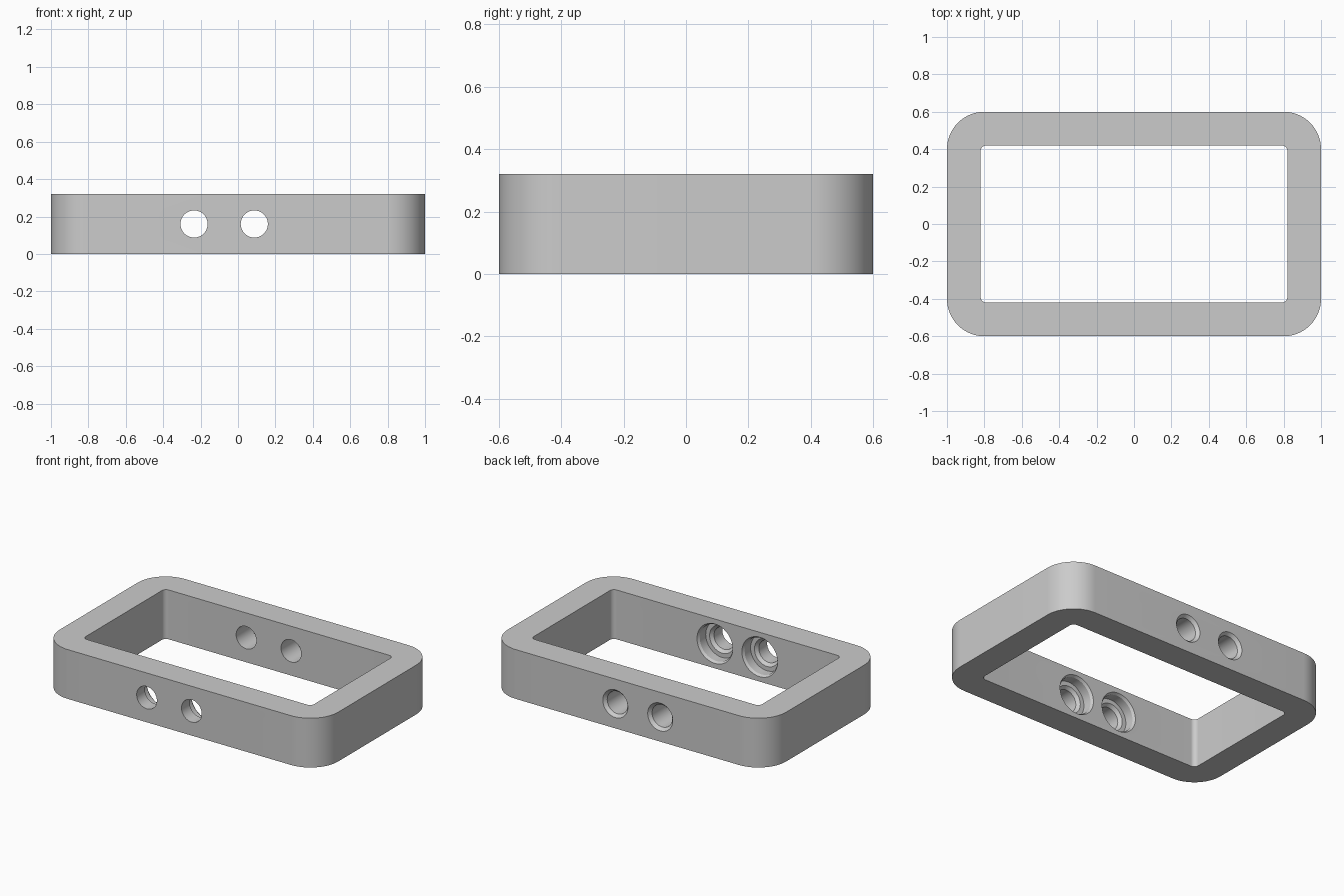
import bpy, bmesh
from math import cos, sin, pi

HEIGHT = 0.32
OUT_Y, IN_Y = 0.6, 0.42
HOLES_X = (-0.235, 0.087)
ARC = 16

cube = bpy.data.objects.get("Cube")
if cube:
    bpy.data.objects.remove(cube)

grey = bpy.data.materials.new("matte grey")
grey.use_nodes = True
colour = (0.6, 0.6, 0.6, 1)
grey.diffuse_color = colour
grey.node_tree.nodes["Principled BSDF"].inputs["Base Color"].default_value = colour


def make_object(name, bm):
    bmesh.ops.recalc_face_normals(bm, faces=bm.faces)
    mesh = bpy.data.meshes.new(name)
    bm.to_mesh(mesh)
    bm.free()
    mesh.materials.append(grey)
    obj = bpy.data.objects.new(name, mesh)
    bpy.context.collection.objects.link(obj)
    return obj


def bridge(bm, rings):
    """Join each closed ring of vertices to the next with quads."""
    for a, b in zip(rings, rings[1:]):
        for i in range(len(a)):
            j = (i + 1) % len(a)
            bm.faces.new((a[i], a[j], b[j], b[i]))


def rounded_ring(bm, half_x, half_y, radius, z):
    ring = []
    for corner, (sx, sy) in enumerate(((1, 1), (-1, 1), (-1, -1), (1, -1))):
        for i in range(ARC + 1):
            a = (corner + i / ARC) * pi / 2
            ring.append(bm.verts.new((sx * (half_x - radius) + radius * cos(a),
                                      sy * (half_y - radius) + radius * sin(a), z)))
    return ring


def bore_cutter(x, profile):
    """Turned cutter along y from (y, radius) pairs."""
    bm = bmesh.new()
    n = 48
    rings = [[bm.verts.new((x + r * cos(2 * pi * i / n), y,
                            HEIGHT / 2 + r * sin(2 * pi * i / n)))
              for i in range(n)] for y, r in profile]
    bridge(bm, rings)
    bm.faces.new(rings[0])
    bm.faces.new(rings[-1])
    return make_object("bore_cutter", bm)


# Rectangular frame with rounded corners
bm = bmesh.new()
outer, inner = (1, OUT_Y, 0.2), (0.82, IN_Y, 0.03)
rings = [rounded_ring(bm, *size, z) for size, z in
         ((outer, 0), (outer, HEIGHT), (inner, HEIGHT), (inner, 0))]
bridge(bm, rings + rings[:1])
frame = make_object("frame", bm)

# Front wall: stepped bores opening inwards; back wall: bores chamfered outside
front = ((-OUT_Y - 0.1, 0.0725), (-IN_Y - 0.095, 0.0725), (-IN_Y - 0.075, 0.09),
         (-IN_Y - 0.075, 0.118), (-IN_Y - 0.015, 0.118), (-IN_Y, 0.128),
         (-IN_Y + 0.1, 0.128))
back = ((IN_Y - 0.1, 0.0725), (OUT_Y - 0.02, 0.0725), (OUT_Y, 0.09),
        (OUT_Y + 0.1, 0.09))

bpy.ops.object.select_all(action='DESELECT')
bpy.context.view_layer.objects.active = frame
frame.select_set(True)
for x in HOLES_X:
    for profile in (front, back):
        cutter = bore_cutter(x, profile)
        mod = frame.modifiers.new("bore", 'BOOLEAN')
        mod.operation = 'DIFFERENCE'
        mod.solver = 'EXACT'
        mod.object = cutter
        bpy.ops.object.modifier_apply(modifier=mod.name)
        bpy.data.objects.remove(cutter)

bpy.ops.object.shade_smooth_by_angle(angle=pi / 6)
